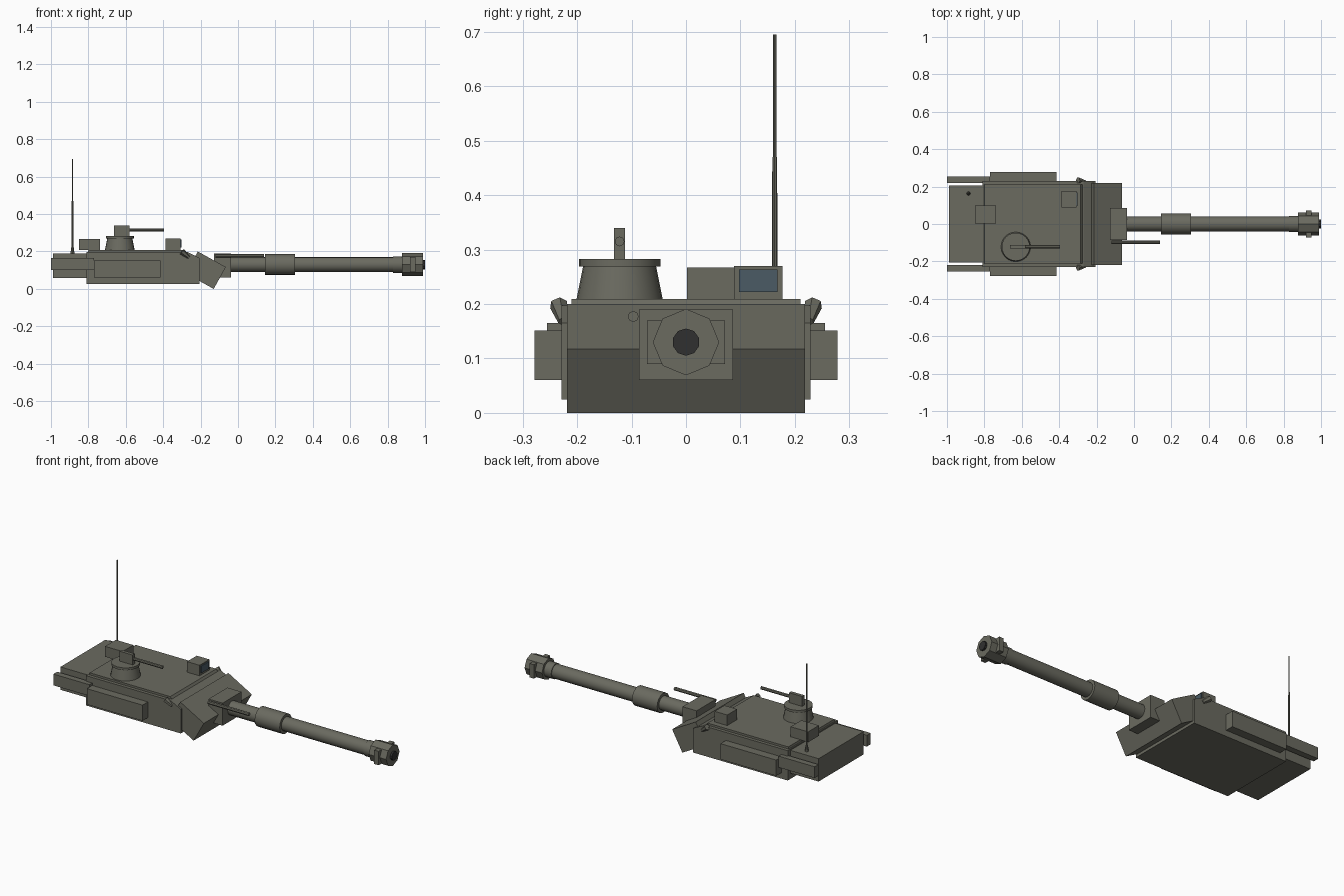
import bpy
import bmesh
import math
from mathutils import Vector

cube = bpy.data.objects.get("Cube")
if cube:
    bpy.data.objects.remove(cube, do_unlink=True)


def material(name, rgb):
    m = bpy.data.materials.new(name)
    m.use_nodes = True
    m.diffuse_color = (*rgb, 1)
    bsdf = next(n for n in m.node_tree.nodes if n.type == 'BSDF_PRINCIPLED')
    bsdf.inputs["Base Color"].default_value = (*rgb, 1)
    return m


OLIVE = material("olive grey paint", (0.145, 0.145, 0.117))
DARK = material("dark bore", (0.03, 0.03, 0.03))
GLASS = material("sight glass", (0.07, 0.105, 0.13))


def finish(name, bm, mat, smooth=False):
    bmesh.ops.recalc_face_normals(bm, faces=bm.faces)
    me = bpy.data.meshes.new(name)
    bm.to_mesh(me)
    bm.free()
    me.materials.append(mat)
    ob = bpy.data.objects.new(name, me)
    bpy.context.collection.objects.link(ob)
    if smooth:
        bpy.ops.object.select_all(action='DESELECT')
        ob.select_set(True)
        bpy.context.view_layer.objects.active = ob
        bpy.ops.object.shade_smooth_by_angle(angle=math.radians(40))
    return ob


def box(name, x, y, z, mat=OLIVE):
    bm = bmesh.new()
    bmesh.ops.create_cube(bm, size=1)
    for v in bm.verts:
        v.co = [(a + b) / 2 + c * (b - a) for (a, b), c in zip((x, y, z), v.co)]
    return finish(name, bm, mat)


def prism(name, profile, half):
    """Side profile in x and z, extruded across the width."""
    bm = bmesh.new()
    face = bm.faces.new([bm.verts.new((x, -half, z)) for x, z in profile])
    out = bmesh.ops.extrude_face_region(bm, geom=[face])
    verts = [g for g in out["geom"] if isinstance(g, bmesh.types.BMVert)]
    bmesh.ops.translate(bm, verts=verts, vec=(0, 2 * half, 0))
    return finish(name, bm, OLIVE)


def rod(name, start, end, r1, r2=None, sides=16, mat=OLIVE, smooth=True):
    a, b = Vector(start), Vector(end)
    d = b - a
    bm = bmesh.new()
    bmesh.ops.create_cone(bm, cap_ends=True, segments=sides, radius1=r1,
                          radius2=r1 if r2 is None else r2, depth=d.length)
    rot = d.to_track_quat('Z', 'Y').to_matrix().to_4x4()
    bmesh.ops.transform(bm, matrix=rot, verts=bm.verts)
    bmesh.ops.translate(bm, verts=bm.verts, vec=(a + b) / 2)
    return finish(name, bm, mat, smooth)


# Turret shell, roof plate, rear bustle and angled front armour
prism("turret_body", [(-0.81, 0.025), (-0.205, 0.025), (-0.205, 0.165),
                      (-0.27, 0.197), (-0.81, 0.197)], 0.229)
prism("roof_plate", [(-0.805, 0.19), (-0.27, 0.19), (-0.285, 0.209), (-0.8, 0.209)], 0.21)
box("rear_bustle", (-0.99, -0.8), (-0.205, 0.205), (0.058, 0.19))
prism("front_armour", [(-0.215, 0.2), (-0.065, 0.117), (-0.13, 0), (-0.28, 0.083)], 0.219)

# Side storage, armour panels and launchers on both flanks
for side, s in (("left", 1), ("right", -1)):
    def span(a, b):
        return tuple(sorted((s * a, s * b)))
    box(side + "_rear_bin", (-1, -0.77), span(0.22, 0.255), (0.1, 0.165))
    box(side + "_side_panel", (-0.77, -0.415), span(0.225, 0.278), (0.06, 0.151))
    rod(side + "_launcher", (-0.3, s * 0.234, 0.199), (-0.262, s * 0.226, 0.168),
        0.017, 0.009, sides=6, smooth=False)

# Main gun
AXIS = 0.13


def barrel_part(name, x1, x2, r, sides=16, **kw):
    rod(name, (x1, 0, AXIS), (x2, 0, AXIS), r, sides=sides, **kw)


box("mantlet", (-0.128, -0.038), (-0.086, 0.086), (0.06, 0.19))
barrel_part("gun_barrel", -0.06, 0.9, 0.04)
barrel_part("barrel_sleeve", 0.145, 0.305, 0.056)
barrel_part("muzzle_collar", 0.83, 0.89, 0.044)
barrel_part("muzzle_brake", 0.877, 0.988, 0.061, sides=8, smooth=False)
box("muzzle_lugs", (0.92, 0.948), (-0.072, 0.072), (0.09, 0.17))
barrel_part("muzzle_bore", 0.97, 1.0, 0.025, sides=10, mat=DARK, smooth=False)
rod("coaxial_gun", (-0.12, -0.097, 0.177), (0.14, -0.097, 0.177), 0.01, sides=8)

# Commander's cupola with its gun
CX, CY = -0.632, -0.122
rod("cupola", (CX, CY, 0.205), (CX, CY, 0.27), 0.08, 0.067, sides=24)
rod("cupola_rim", (CX, CY, 0.269), (CX, CY, 0.283), 0.075, sides=24)
box("cupola_gun_mount", (-0.663, -0.58), (CY - 0.01, CY + 0.01), (0.28, 0.34))
rod("cupola_gun", (-0.59, CY, 0.315), (-0.395, CY, 0.315), 0.009, sides=8)

# Roof sight with glass, and roof box
box("sight_housing", (-0.387, -0.307), (0.088, 0.177), (0.205, 0.27))
box("sight_glass", (-0.31, -0.302), (0.097, 0.168), (0.222, 0.263), GLASS)
box("roof_box", (-0.85, -0.738), (0.002, 0.1), (0.207, 0.267))

# Stepped whip antenna
for part, z1, z2, r1, r2 in (("base", 0.185, 0.222, 0.011, 0.007),
                             ("lower", 0.22, 0.47, 0.005, 0.0045),
                             ("upper", 0.47, 0.695, 0.0035, 0.003)):
    rod("antenna_" + part, (-0.885, 0.163, z1), (-0.885, 0.163, z2), r1, r2, sides=8)
